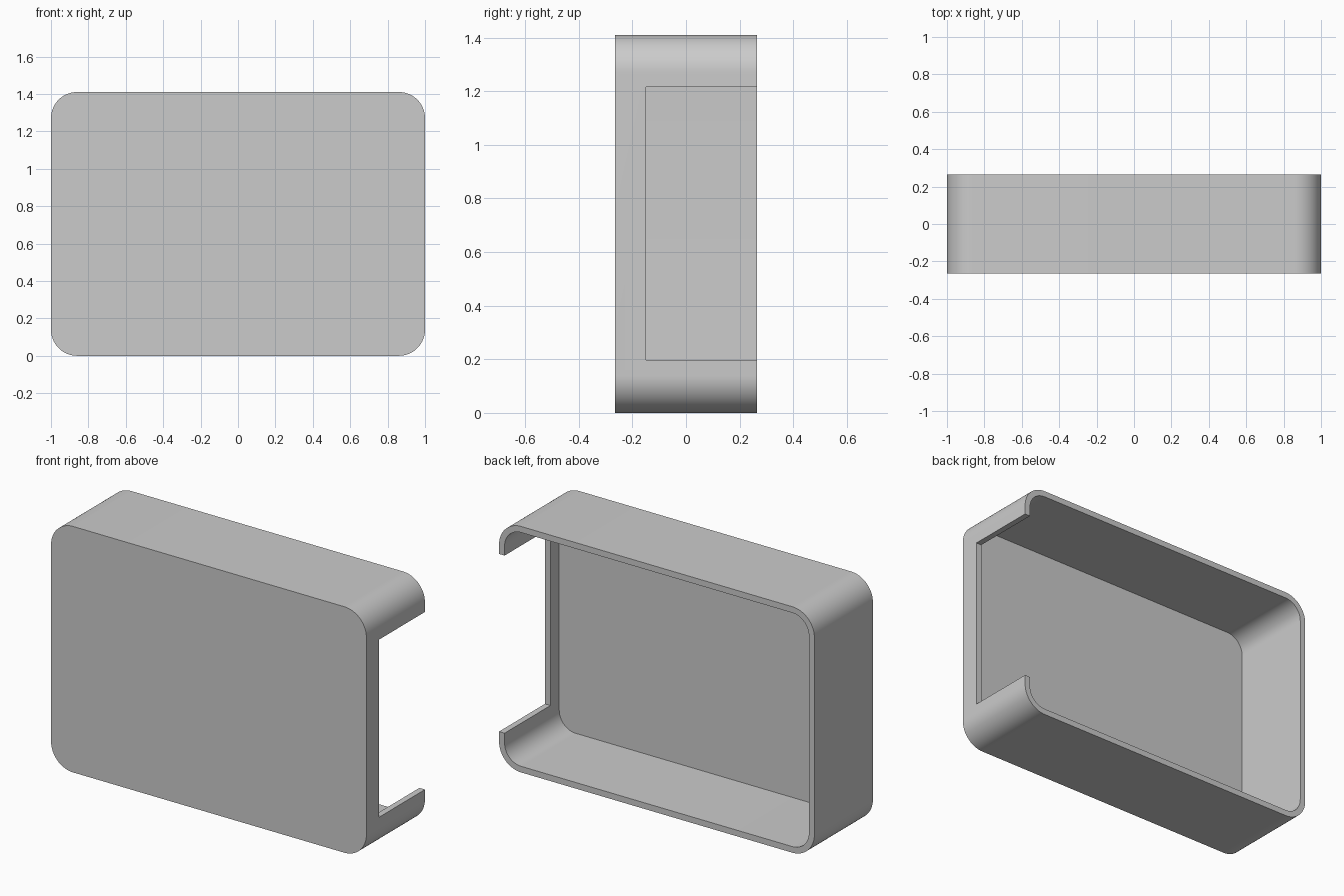
import bpy
import math

cube = bpy.data.objects.get("Cube")
if cube:
    bpy.data.objects.remove(cube, do_unlink=True)

WIDTH, DEPTH, HEIGHT = 2.0, 0.53, 1.41
WALL, RADIUS = 0.035, 0.14
CORNER_STEPS = 20

grey = bpy.data.materials.new("plain grey")
grey.use_nodes = True
colour = (0.6, 0.6, 0.6, 1)
grey.diffuse_color = colour
grey.node_tree.nodes["Principled BSDF"].inputs["Base Color"].default_value = colour


def rounded_block(name, inset, y0, y1):
    """Rounded rectangle in x and z, extruded from y0 to y1."""
    r = RADIUS - inset
    cx, cz = WIDTH / 2 - RADIUS, HEIGHT / 2 - RADIUS
    outline = []
    for quarter, (sx, sz) in enumerate([(1, 1), (-1, 1), (-1, -1), (1, -1)]):
        for i in range(CORNER_STEPS + 1):
            a = (quarter + i / CORNER_STEPS) * math.pi / 2
            outline.append((sx * cx + r * math.cos(a),
                            HEIGHT / 2 + sz * cz + r * math.sin(a)))
    n = len(outline)
    verts = [(x, y, z) for y in (y0, y1) for x, z in outline]
    faces = [tuple(range(n)), tuple(reversed(range(n, 2 * n)))]
    faces += [(i, i + n, (i + 1) % n + n, (i + 1) % n) for i in range(n)]
    mesh = bpy.data.meshes.new(name)
    mesh.from_pydata(verts, [], faces)
    mesh.materials.append(grey)
    obj = bpy.data.objects.new(name, mesh)
    bpy.context.collection.objects.link(obj)
    return obj


def cut(target, cutter):
    cutter.hide_render = True
    mod = target.modifiers.new("cut", "BOOLEAN")
    mod.operation = "DIFFERENCE"
    mod.solver = "EXACT"
    mod.object = cutter
    bpy.ops.object.select_all(action="DESELECT")
    target.select_set(True)
    bpy.context.view_layer.objects.active = target
    bpy.ops.object.modifier_apply(modifier=mod.name)
    bpy.data.objects.remove(cutter, do_unlink=True)


# Open-backed case: solid block, hollowed from the rear
case = rounded_block("open_case", 0, -DEPTH / 2, DEPTH / 2)
cut(case, rounded_block("cavity_cutter", WALL, -DEPTH / 2 + WALL, DEPTH))

# Rectangular notch through the left side wall, open to the rear
y0, y1, z0, z1 = -0.15, 0.5, 0.197, 1.215
bpy.ops.mesh.primitive_cube_add(
    size=1, location=(WIDTH / 2, (y0 + y1) / 2, (z0 + z1) / 2))
notch = bpy.context.object
notch.name = "notch_cutter"
notch.scale = (0.2, y1 - y0, z1 - z0)
notch.data.materials.append(grey)
bpy.context.view_layer.update()
cut(case, notch)

# Smooth rounded corners, crisp rims
case.select_set(True)
bpy.context.view_layer.objects.active = case
bpy.ops.object.shade_smooth_by_angle(angle=math.radians(30))
